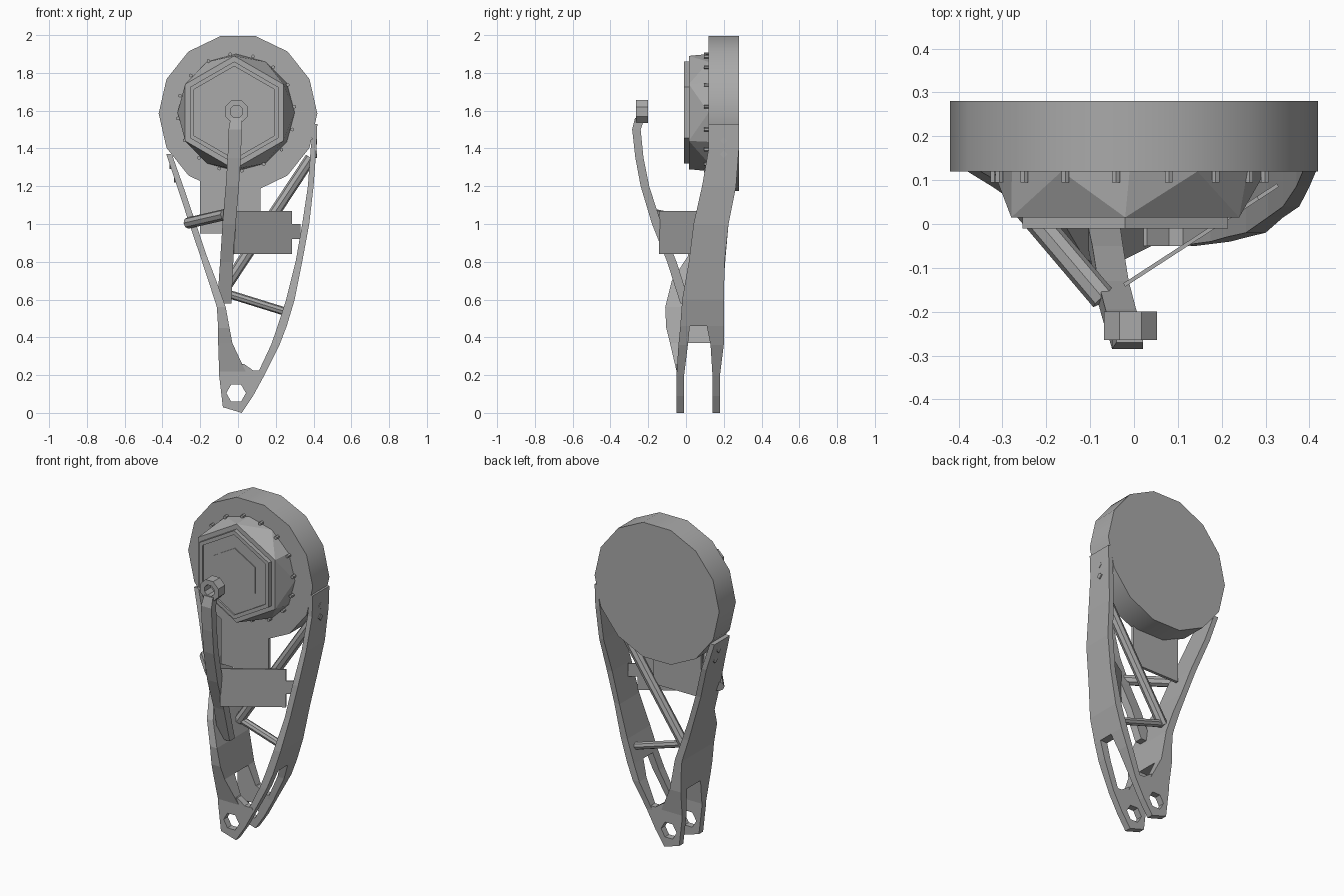
import bpy, bmesh, math
from mathutils import Vector

if "Cube" in bpy.data.objects:
    bpy.data.objects.remove(bpy.data.objects["Cube"])

grey = bpy.data.materials.new("cast_grey")
grey.use_nodes = True
colour = (0.4, 0.4, 0.4, 1)
grey.diffuse_color = colour
grey.node_tree.nodes["Principled BSDF"].inputs["Base Color"].default_value = colour


def finish(name, bm, smooth=False):
    bmesh.ops.recalc_face_normals(bm, faces=bm.faces[:])
    mesh = bpy.data.meshes.new(name)
    bm.to_mesh(mesh)
    bm.free()
    mesh.materials.append(grey)
    obj = bpy.data.objects.new(name, mesh)
    bpy.context.collection.objects.link(obj)
    if smooth:
        bpy.ops.object.select_all(action='DESELECT')
        bpy.context.view_layer.objects.active = obj
        obj.select_set(True)
        bpy.ops.object.shade_smooth_by_angle(angle=math.radians(30))
    return obj


def ngon(cx, cz, r, n, turn=0):
    return [(cx + r * math.cos(math.tau * i / n + turn),
             cz + r * math.sin(math.tau * i / n + turn)) for i in range(n)]


def slab(name, y0, y1, outline, hole=None, smooth=False):
    """Front outline, with an optional hole, extruded in depth."""
    bm = bmesh.new()
    for loop in filter(None, (outline, hole)):
        vs = [bm.verts.new((x, y0, z)) for x, z in loop]
        for i, v in enumerate(vs):
            bm.edges.new((v, vs[i - 1]))
    if hole:
        bmesh.ops.triangle_fill(bm, edges=bm.edges[:], use_beauty=True)
    else:
        bm.faces.new(bm.verts)
    out = bmesh.ops.extrude_face_region(bm, geom=bm.faces[:])
    bmesh.ops.translate(bm, vec=(0, y1 - y0, 0),
                        verts=[g for g in out["geom"] if isinstance(g, bmesh.types.BMVert)])
    return finish(name, bm, smooth)


def loft(name, stations):
    """Rectangular sections given as (z, x0, x1, y0, y1)."""
    bm = bmesh.new()
    rings = [[bm.verts.new(p) for p in ((a, c, z), (b, c, z), (b, d, z), (a, d, z))]
             for z, a, b, c, d in stations]
    for r, s in zip(rings, rings[1:]):
        for i in range(4):
            bm.faces.new((r[i - 1], r[i], s[i], s[i - 1]))
    bm.faces.new(rings[0])
    bm.faces.new(rings[-1])
    return finish(name, bm)


def rod(name, a, b, r, n=8):
    a, b = Vector(a), Vector(b)
    bm = bmesh.new()
    bmesh.ops.create_cone(bm, cap_ends=True, segments=n, radius1=r, radius2=r, depth=(b - a).length)
    rot = (b - a).to_track_quat('Z', 'Y').to_matrix().to_4x4()
    bmesh.ops.transform(bm, matrix=rot, verts=bm.verts)
    bmesh.ops.translate(bm, vec=(a + b) / 2, verts=bm.verts)
    return finish(name, bm, n > 6)


# Round housing
slab("housing_drum", 0.12, 0.28, ngon(0, 1.585, 0.42, 14), smooth=True)

# Faceted hub blending a round base into a hexagon
HX, HZ, UP = -0.02, 1.59, math.pi / 2
bm = bmesh.new()
for y, ring in ((0.12, ngon(HX + 0.01, HZ, 0.31, 12)), (0.015, ngon(HX, HZ, 0.30, 6, UP))):
    for x, z in ring:
        bm.verts.new((x, y, z))
bmesh.ops.convex_hull(bm, input=bm.verts[:])
finish("hub", bm)
slab("hub_rim", -0.01, 0.02, ngon(HX, HZ, 0.27, 6, UP), ngon(HX, HZ, 0.245, 6, UP))
slab("hub_face", 0.0, 0.02, ngon(HX, HZ, 0.25, 6, UP))
slab("hub_centre", -0.005, 0.02, ngon(HX, HZ, 0.16, 6, UP))
for i, (x, z) in enumerate(ngon(HX + 0.01, HZ, 0.31, 16, 0.1)):
    rod(f"hub_bolt_{i}", (x, 0.095, z), (x, 0.13, z), 0.01, 6)

# Hanging panel below the drum
slab("hanging_panel", 0.122, 0.14, [(-0.2, 0.95), (0.12, 0.95), (0.12, 1.26), (-0.2, 1.26)])

# Right side leg, wide above and forked below
loft("left_leg", [
    (1.53, 0.40, 0.42, 0.12, 0.28),
    (1.40, 0.385, 0.415, 0.12, 0.28),
    (1.20, 0.37, 0.40, 0.085, 0.265),
    (1.00, 0.34, 0.377, 0.04, 0.225),
    (0.80, 0.305, 0.34, 0.015, 0.205),
    (0.60, 0.255, 0.30, -0.02, 0.20),
    (0.46, 0.21, 0.258, -0.03, 0.20)])
for name, ys in (("left_fork_front", (-0.03, 0.02, -0.04, 0.01, -0.05, -0.01)),
                 ("left_fork_back", (0.11, 0.20, 0.13, 0.20, 0.14, 0.18))):
    loft(name, [(0.46, 0.21, 0.258, *ys[:2]),
                (0.36, 0.175, 0.22, *ys[2:4]),
                (0.20, 0.10, 0.14, *ys[4:])])

# Opposite leg, straight with a bulge toward the front
loft("right_leg", [
    (1.37, -0.38, -0.35, 0.12, 0.27),
    (1.20, -0.323, -0.29, 0.085, 0.265),
    (1.00, -0.257, -0.222, 0.04, 0.225),
    (0.83, -0.20, -0.165, 0.01, 0.21),
    (0.70, -0.157, -0.115, -0.075, 0.20),
    (0.56, -0.112, -0.065, -0.11, 0.20),
    (0.45, -0.105, -0.045, -0.105, 0.20),
    (0.37, -0.105, -0.03, -0.085, 0.20)])
for name, ys in (("right_fork_front", (-0.085, 0.01, -0.05, -0.01)),
                 ("right_fork_back", (0.14, 0.20, 0.14, 0.18))):
    loft(name, [(0.37, -0.105, -0.03, *ys[:2]), (0.22, -0.10, 0.04, *ys[2:])])

# Two pierced feet
foot = [(-0.1, 0.2), (-0.08, 0.03), (0.02, 0), (0.08, 0.09), (0.14, 0.2),
        (0.13, 0.225), (0.08, 0.225), (0.03, 0.26), (-0.1, 0.26)]
for name, y0, y1 in (("foot_front", -0.05, -0.01), ("foot_back", 0.14, 0.18)):
    slab(name, y0, y1, foot, ngon(-0.01, 0.105, 0.052, 6))

# Braces between the legs
rod("diagonal_brace", (0.385, 0.16, 1.35), (-0.09, 0.14, 0.63), 0.03)
rod("cross_brace", (-0.1, 0.14, 0.645), (0.27, 0.14, 0.53), 0.022)

# Curved front arm with its eye and side strut
loft("front_arm", [
    (1.56, -0.04, 0.02, -0.27, -0.22),
    (1.50, -0.05, 0.02, -0.285, -0.24),
    (1.35, -0.055, 0.015, -0.268, -0.225),
    (1.20, -0.065, 0.005, -0.24, -0.195),
    (1.00, -0.082, -0.012, -0.18, -0.13),
    (0.80, -0.095, -0.025, -0.10, -0.05),
    (0.58, -0.11, -0.035, -0.03, 0.02)])
slab("arm_eye", -0.265, -0.20, ngon(-0.008, 1.595, 0.066, 8, math.pi / 8),
     ngon(-0.008, 1.595, 0.035, 8, math.pi / 8))
rod("arm_strut", (-0.265, 0.06, 1.005), (-0.07, -0.17, 1.05), 0.03)

# Thin slanted plate with an end tab
bm = bmesh.new()
for x0, x1, z0, z1 in ((-0.02, 0.285, 0.84, 1.07), (0.28, 0.33, 0.92, 1.0)):
    front = [bm.verts.new((x, (x - 0.2) * 0.65, z))
             for x, z in ((x0, z0), (x1, z0), (x1, z1), (x0, z1))]
    face = bm.faces.new(front)
    out = bmesh.ops.extrude_face_region(bm, geom=[face])
    bmesh.ops.translate(bm, vec=(-0.004, 0.008, 0),
                        verts=[g for g in out["geom"] if isinstance(g, bmesh.types.BMVert)])
finish("slanted_plate", bm)

# Small screws on the outside of both legs
for side, x, zs in (("left", 0.413, (1.44, 1.37)), ("right", -0.355, (1.31, 1.24))):
    for z in zs:
        edge = x if side == "left" else x + (1.31 - z) * 0.33
        out = 0.006 if side == "left" else -0.008
        rod(f"{side}_screw_{z}", (edge - out, 0.2, z), (edge + out, 0.2, z), 0.02, 4)
